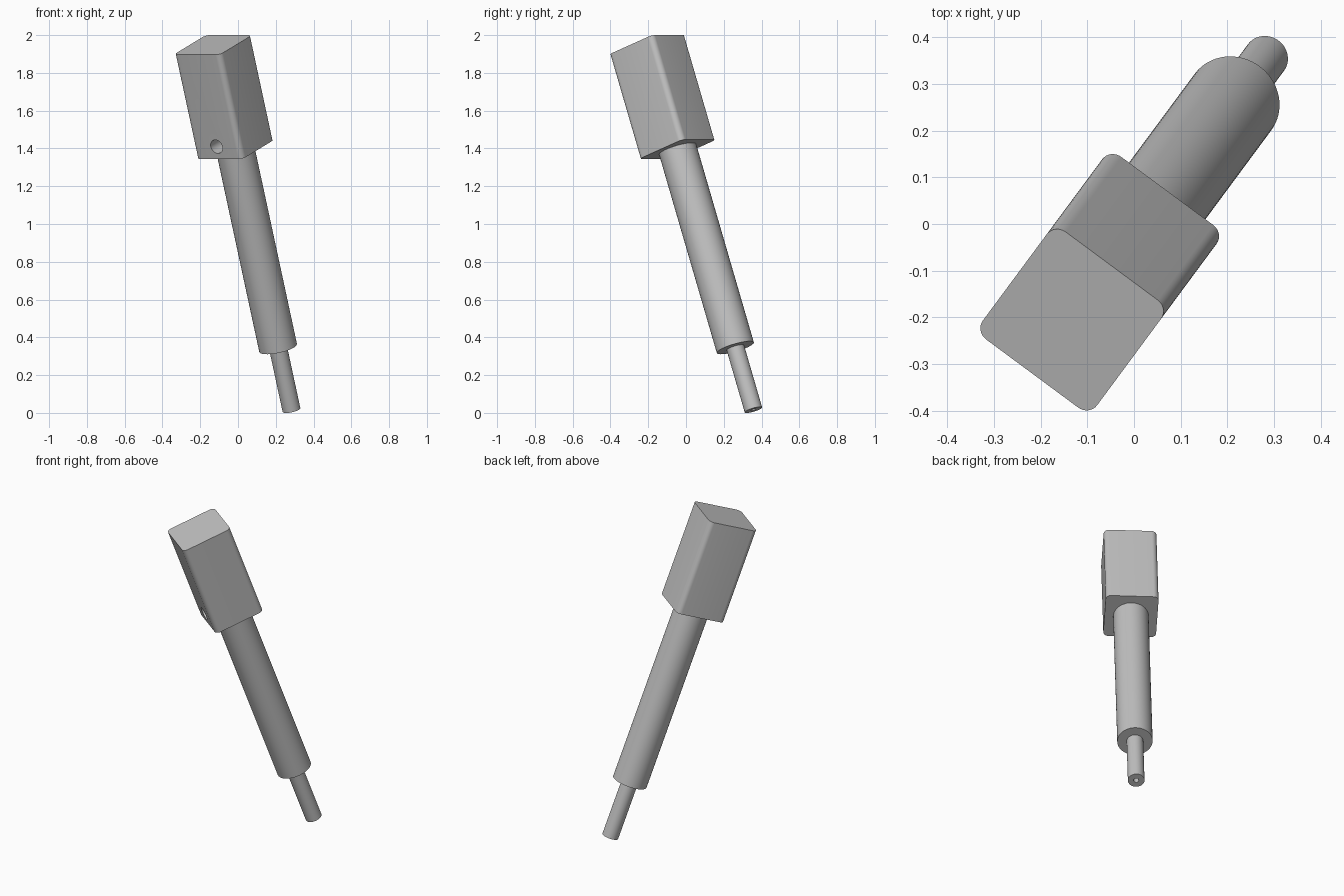
import bpy, bmesh, math
from mathutils import Matrix, Vector

if "Cube" in bpy.data.objects:
    bpy.data.objects.remove(bpy.data.objects["Cube"], do_unlink=True)

grey = bpy.data.materials.new("plain_grey")
grey.use_nodes = True
GREY = (0.53, 0.53, 0.53, 1)
grey.diffuse_color = GREY
grey.node_tree.nodes["Principled BSDF"].inputs["Base Color"].default_value = GREY

# Local frame: z runs along the tool from the tip to the head
POSE = (Matrix.Translation((0.283, 0.357, 0.016))
        @ Matrix.Rotation(math.radians(-36.5), 4, "Z")
        @ Matrix.Rotation(math.radians(19.9), 4, "X"))

TIP_R, SHAFT_R, BORE_R = 0.048, 0.102, 0.015
SHAFT_Z, HEAD_Z, TOP_Z = 0.35, 1.467, 2.055
HEAD_W, CORNER_R = 0.305, 0.03
PORT_R, PORT_DEPTH = 0.038, 0.15


def make_object(name, bm):
    bmesh.ops.recalc_face_normals(bm, faces=bm.faces)
    mesh = bpy.data.meshes.new(name)
    bm.to_mesh(mesh)
    bm.free()
    mesh.materials.append(grey)
    obj = bpy.data.objects.new(name, mesh)
    bpy.context.collection.objects.link(obj)
    obj.matrix_world = POSE
    return obj


def select_only(obj):
    bpy.ops.object.select_all(action="DESELECT")
    obj.select_set(True)
    bpy.context.view_layer.objects.active = obj


def lathe(name, profile, steps=64):
    bm = bmesh.new()
    verts = [bm.verts.new((r, 0, z)) for r, z in profile]
    edges = [bm.edges.new(pair) for pair in zip(verts, verts[1:])]
    bmesh.ops.spin(bm, geom=verts + edges, cent=(0, 0, 0), axis=(0, 0, 1),
                   angle=math.tau, steps=steps)
    bmesh.ops.remove_doubles(bm, verts=bm.verts, dist=1e-5)
    return make_object(name, bm)


# Bored tip and main shaft
tip = lathe("tip", [(0, 0.3), (BORE_R, 0.3), (BORE_R, 0), (TIP_R, 0),
                    (TIP_R, SHAFT_Z + 0.01), (0, SHAFT_Z + 0.01)])
shaft = lathe("shaft", [(0, SHAFT_Z), (SHAFT_R, SHAFT_Z),
                        (SHAFT_R, HEAD_Z + 0.01), (0, HEAD_Z + 0.01)])

# Square head with rounded long edges
bm = bmesh.new()
size = Vector((HEAD_W, HEAD_W, TOP_Z - HEAD_Z))
bmesh.ops.create_cube(bm, size=1, matrix=Matrix.Translation((0, 0, (TOP_Z + HEAD_Z) / 2))
                      @ Matrix.Diagonal((*size, 1)))
long_edges = [e for e in bm.edges if abs(e.verts[0].co.z - e.verts[1].co.z) > 0.1]
bmesh.ops.bevel(bm, geom=long_edges, offset=CORNER_R, segments=8, profile=0.5,
                affect="EDGES")
head = make_object("head", bm)

# Blind side port near the bottom of the head's front face
bm = bmesh.new()
bmesh.ops.create_cone(bm, cap_ends=True, segments=40, radius1=PORT_R, radius2=PORT_R,
                      depth=2 * PORT_DEPTH,
                      matrix=Matrix.Translation((0, -HEAD_W / 2, HEAD_Z + 0.07))
                      @ Matrix.Rotation(math.pi / 2, 4, "X"))
cutter = make_object("port_cutter", bm)
cutter.hide_render = True
cut = head.modifiers.new("port", "BOOLEAN")
cut.operation = "DIFFERENCE"
cut.solver = "EXACT"
cut.object = cutter
select_only(head)
bpy.ops.object.modifier_apply(modifier=cut.name)
bpy.data.objects.remove(cutter, do_unlink=True)

for part in (tip, shaft, head):
    select_only(part)
    bpy.ops.object.shade_smooth_by_angle(angle=math.radians(30))
